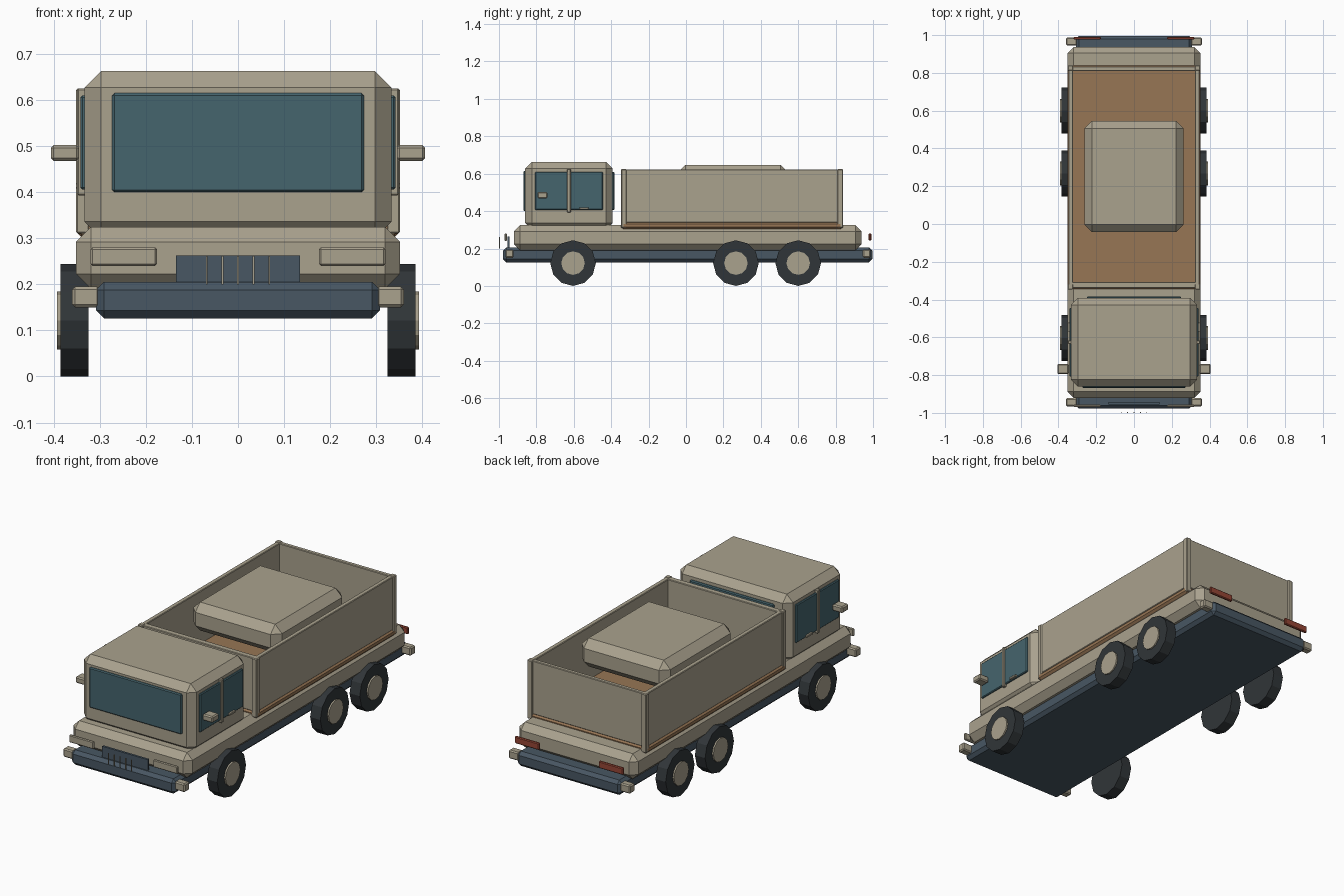
import bpy, bmesh, math
from mathutils import Matrix

if "Cube" in bpy.data.objects:
    bpy.data.objects.remove(bpy.data.objects["Cube"])


def mat(name, rgb):
    m = bpy.data.materials.new(name)
    m.diffuse_color = (*rgb, 1)
    m.use_nodes = True
    m.node_tree.nodes["Principled BSDF"].inputs["Base Color"].default_value = m.diffuse_color
    return m


TAN = mat("tan_paint", (0.40, 0.36, 0.27))
WOOD = mat("brown_boards", (0.31, 0.18, 0.09))
STEEL = mat("dark_steel", (0.065, 0.095, 0.125))
GLASS = mat("glass", (0.06, 0.13, 0.155))
TYRE = mat("rubber", (0.03, 0.036, 0.04))
RED = mat("red_lamp", (0.30, 0.06, 0.035))


def finish(bm, name, m):
    me = bpy.data.meshes.new(name)
    bm.to_mesh(me)
    bm.free()
    me.materials.append(m)
    ob = bpy.data.objects.new(name, me)
    bpy.context.collection.objects.link(ob)
    return ob


def box(name, x, y, z, m, bevel=0.0):
    """Chamfered box from (min, max) pairs."""
    bm = bmesh.new()
    bmesh.ops.create_cube(bm, size=1)
    for v in bm.verts:
        for i, (a, b) in enumerate((x, y, z)):
            v.co[i] = (a + b) / 2 + v.co[i] * (b - a)
    if bevel:
        bmesh.ops.bevel(bm, geom=bm.edges[:], offset=bevel, segments=1,
                        affect='EDGES', profile=0.5)
    return finish(bm, name, m)


def pair(name, x, y, z, m, bevel=0.0):
    """The same box on the right and left side."""
    box("right_" + name, x, y, z, m, bevel)
    box("left_" + name, (-x[1], -x[0]), y, z, m, bevel)


def disc(name, x, y, z, r, m):
    """Twelve-sided cylinder along x, with a corner at the bottom."""
    bm = bmesh.new()
    bmesh.ops.create_cone(bm, cap_ends=True, segments=12, radius1=r, radius2=r,
                          depth=abs(x[1] - x[0]))
    bmesh.ops.transform(bm, verts=bm.verts, matrix=Matrix.Translation(
        (sum(x) / 2, y, z)) @ Matrix.Rotation(math.pi / 2, 4, 'Y'))
    finish(bm, name, m)


# Chassis
box("chassis_plate", (-.308, .308), (-.978, .996), (.126, .205), STEEL, .017)
box("lower_body", (-.352, .352), (-.92, .938), (.19, .325), TAN, .033)
pair("front_bumper_end", (.30, .36), (-.965, -.922), (.15, .195), TAN, .006)
pair("rear_bumper_end", (.30, .36), (.945, .987), (.15, .195), TAN, .006)

# Front and rear details
box("grille", (-.135, .135), (-.955, -.943), (.203, .263), STEEL)
for i in range(5):
    x = (i - 2) * .034
    box("grille_bar", (x - .002, x + .002), (-1.0, -.995), (.20, .261), TAN)
pair("headlight", (.176, .32), (-.97, -.956), (.24, .28), TAN, .004)
pair("tail_light", (.176, .32), (.976, .991), (.243, .28), RED, .004)

# Cab
box("cab", (-.333, .333), (-.86, -.392), (.30, .663), TAN, .036)
box("windshield", (-.273, .273), (-.869, -.85), (.40, .615), GLASS, .005)
box("rear_window", (-.248, .248), (-.40, -.383), (.405, .61), GLASS, .005)
pair("side_window", (.325, .342), (-.807, -.444), (.406, .61), GLASS, .004)
pair("door_pillar", (.325, .349), (-.636, -.616), (.393, .625), TAN, .003)
pair("door_handle", (.335, .352), (-.57, -.522), (.408, .42), TAN, .002)
pair("mirror", (.345, .406), (-.795, -.74), (.468, .502), TAN, .006)

# Cargo bed
box("bed_floor", (-.352, .352), (-.345, .838), (.302, .342), WOOD, .012)
pair("bed_side", (.322, .347), (-.335, .83), (.338, .623), TAN, .003)
box("bed_front", (-.335, .335), (-.34, -.308), (.338, .623), TAN, .003)
box("bed_tailgate", (-.335, .335), (.81, .833), (.338, .623), TAN, .003)
for y in (-.347, .81):
    pair("bed_post", (.322, .352), (y, y + .03), (.31, .625), TAN, .004)
box("cargo_cover", (-.262, .262), (-.043, .546), (.495, .647), TAN, .04)

# Wheels
for y in (-.604, .267, .60):
    for side, s in (("right", 1), ("left", -1)):
        disc(side + "_tyre", (s * .325, s * .385), y, .122, .122, TYRE)
        disc(side + "_hub", (s * .36, s * .393), y, .122, .063, TAN)
